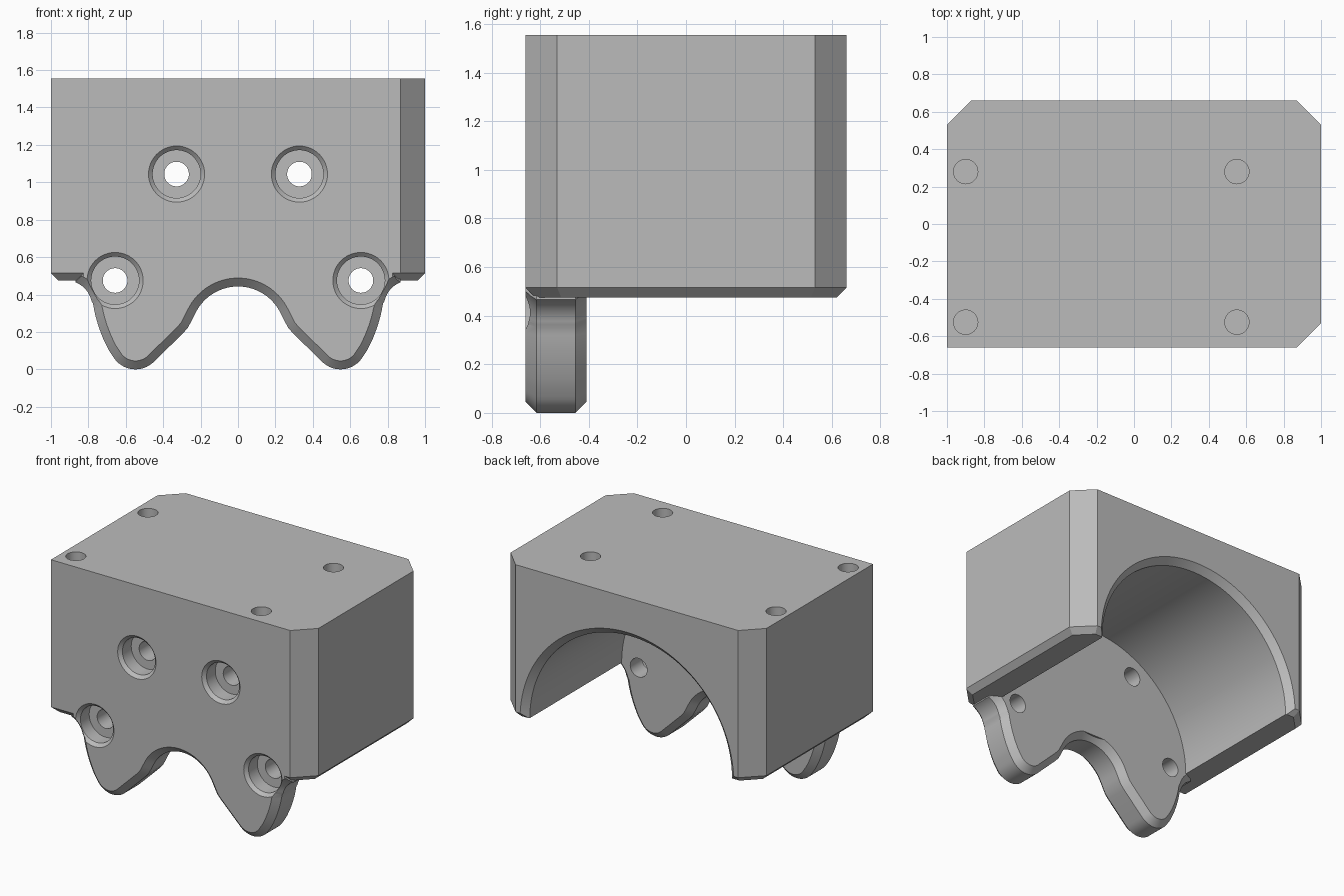
import bpy
import bmesh
from math import sin, cos, radians, pi
from mathutils import Vector

cube = bpy.data.objects.get("Cube")
if cube:
    bpy.data.objects.remove(cube, do_unlink=True)

grey = bpy.data.materials.new("machined grey")
grey.use_nodes = True
colour = (0.5, 0.5, 0.5, 1)
grey.diffuse_color = colour
grey.node_tree.nodes["Principled BSDF"].inputs["Base Color"].default_value = colour


def arc(cx, cy, r, start, end, steps):
    """Points on an arc, angles in degrees."""
    angles = [radians(start + (end - start) * i / steps) for i in range(steps + 1)]
    return [(cx + r * cos(a), cy + r * sin(a)) for a in angles]


def circle(cx, cy, r, n=48):
    return arc(cx, cy, r, 0, 360, n)[:-1]


def inset(points, d):
    """Move a closed outline inward by d with mitred corners."""
    pts = [Vector(p) for p in points]
    area = sum(a.cross(b) for a, b in zip(pts, pts[1:] + pts[:1]))
    side = 1 if area > 0 else -1
    out = []
    for i, p in enumerate(pts):
        before = (p - pts[i - 1]).normalized()
        after = (pts[(i + 1) % len(pts)] - p).normalized()
        n1 = Vector((-before.y, before.x)) * side
        n2 = Vector((-after.y, after.x)) * side
        out.append(p + (n1 + n2) * d / (1 + n1.dot(n2)))
    return out


def solid(name, outline, levels, axis):
    """Stack inset copies of an outline along an axis; levels are (position, inset)."""
    bm = bmesh.new()
    rings = []
    for pos, d in levels:
        place = (lambda p: (p[0], p[1], pos)) if axis == "z" else (lambda p: (p[0], pos, p[1]))
        rings.append([bm.verts.new(place(p)) for p in inset(outline, d)])
    for low, high in zip(rings, rings[1:]):
        for i in range(len(low)):
            j = (i + 1) % len(low)
            bm.faces.new((low[i], low[j], high[j], high[i]))
    bm.faces.new(rings[0])
    bm.faces.new(rings[-1])
    bmesh.ops.recalc_face_normals(bm, faces=bm.faces)
    mesh = bpy.data.meshes.new(name)
    bm.to_mesh(mesh)
    bm.free()
    mesh.materials.append(grey)
    obj = bpy.data.objects.new(name, mesh)
    bpy.context.collection.objects.link(obj)
    return obj


def combine(target, tool, operation):
    """Apply a boolean and discard the tool."""
    mod = target.modifiers.new(operation, "BOOLEAN")
    mod.operation = operation
    mod.solver = "EXACT"
    mod.object = tool
    bpy.context.view_layer.objects.active = target
    bpy.ops.object.modifier_apply(modifier=mod.name)
    bpy.data.objects.remove(tool, do_unlink=True)


FRONT, PLATE_BACK, BACK = -0.66, -0.41, 0.66
BASE, TOP = 0.475, 1.555
CUT, EDGE = 0.13, 0.045

# Block with three clipped corners and a chamfered lower rim
footprint = [(-1, FRONT), (1 - CUT, FRONT), (1, FRONT + CUT), (1, BACK - CUT),
             (1 - CUT, BACK), (CUT - 1, BACK), (-1, BACK - CUT)]
housing = solid("bearing_housing", footprint,
                [(BASE, 0.04), (BASE + 0.04, 0), (TOP, 0)], "z")

# Large bore from the back, with a chamfered mouth
bore = solid("bore_cutter", circle(0, BASE, 0.79, 128),
             [(PLATE_BACK, 0), (BACK - EDGE, 0), (BACK + EDGE, -2 * EDGE)], "y")
combine(housing, bore, "DIFFERENCE")

# Front plate with two rounded lobes: half profile from the arch outward
half = arc(0, 0.19, 0.253, 90, 25, 14)
half += [(0.247, 0.262), (0.268, 0.222), (0.297, 0.19)]
half += arc(0.548, 0.14, 0.14, 225, 329, 16)
half += arc(0, BASE, 0.785, -28, -9, 8)
half += arc(0.92, 0.335, 0.14, 168, 111, 10)
half += [(0.87, 0.9)]
profile = half + [(-x, z) for x, z in reversed(half[1:])]
plate = solid("lobed_plate", profile,
              [(FRONT, EDGE), (FRONT + EDGE, 0), (PLATE_BACK - EDGE, 0), (PLATE_BACK, EDGE)], "y")
combine(housing, plate, "UNION")

# Four counterbored bolt holes on a common circle
for angle in (0, 60, 120, 180):
    a = radians(angle)
    ring = circle(0.657 * cos(a), BASE + 0.657 * sin(a), 0.128)
    bolt = solid("bolt_cutter", ring, [(FRONT - 0.04, -0.062), (FRONT + 0.022, 0),
                                       (FRONT + 0.12, 0), (FRONT + 0.12, 0.062),
                                       (PLATE_BACK + 0.1, 0.062)], "y")
    combine(housing, bolt, "DIFFERENCE")

# Four blind mounting holes in the top
for x in (-0.9, 0.55):
    for y in (-0.525, 0.28):
        hole = solid("mount_cutter", circle(x, y, 0.065, 32),
                     [(TOP - 0.3, 0), (TOP + 0.1, 0)], "z")
        combine(housing, hole, "DIFFERENCE")

# Smooth curved walls, crisp edges
bpy.ops.object.select_all(action="DESELECT")
housing.select_set(True)
bpy.context.view_layer.objects.active = housing
bpy.ops.object.shade_smooth_by_angle(angle=radians(25))
